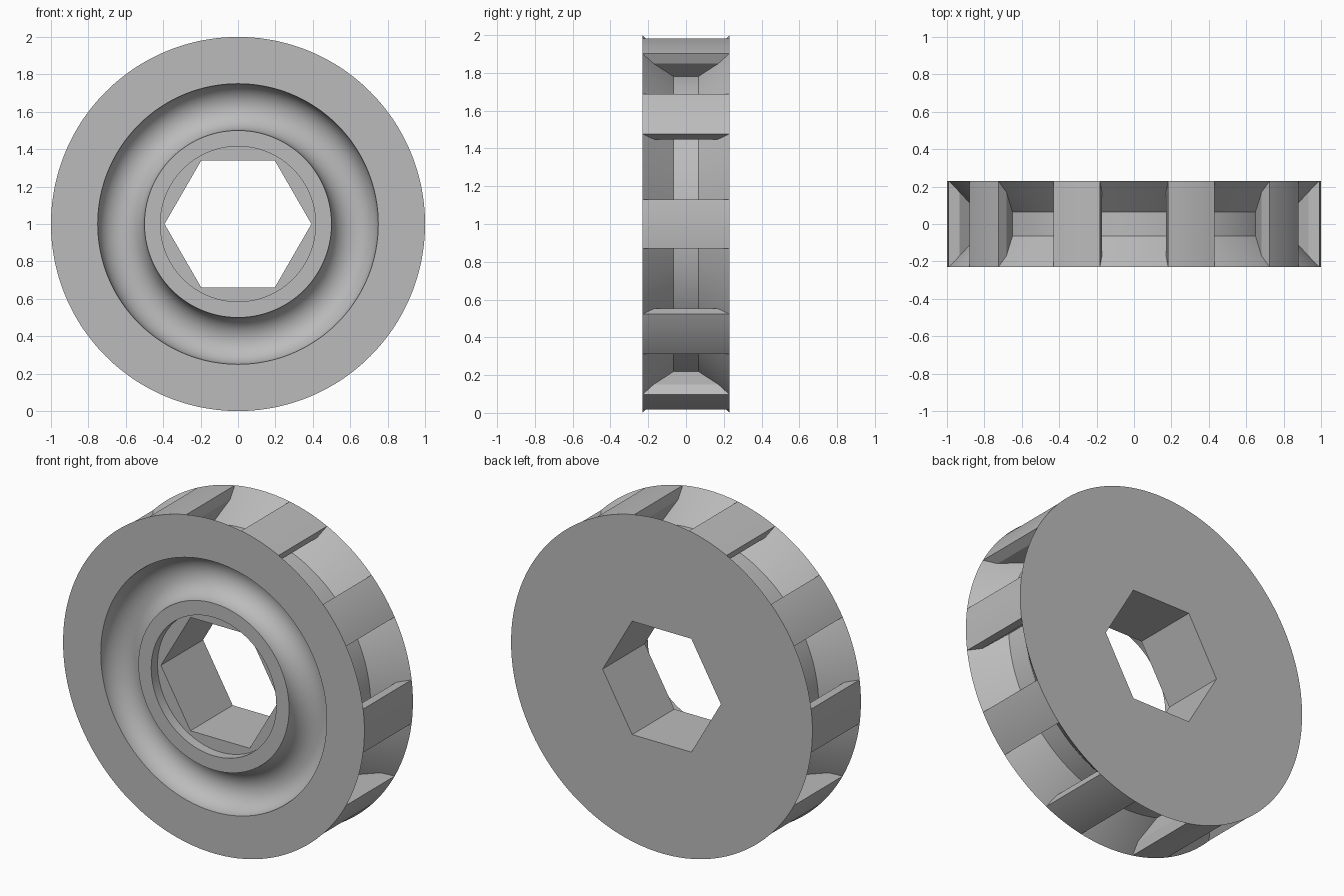
import bpy, bmesh, math

if "Cube" in bpy.data.objects:
    bpy.data.objects.remove(bpy.data.objects["Cube"], do_unlink=True)

SEG = 240          # steps around the wheel
HALF = 0.23        # half of the width
FLOOR = 0.835      # radius at the bottom of the outer channel
HEX_FLAT = 0.34    # centre to flat of the hexagonal bore

grey = bpy.data.materials.new("plain grey")
grey.use_nodes = True
color = (0.5, 0.5, 0.5, 1)
grey.diffuse_color = color
grey.node_tree.nodes["Principled BSDF"].inputs["Base Color"].default_value = color


def polar(r, angle, y):
    return (r * math.cos(angle), y, 1 + r * math.sin(angle))


def finish(name, bm):
    bmesh.ops.recalc_face_normals(bm, faces=bm.faces)
    mesh = bpy.data.meshes.new(name)
    bm.to_mesh(mesh)
    bm.free()
    mesh.materials.append(grey)
    obj = bpy.data.objects.new(name, mesh)
    bpy.context.collection.objects.link(obj)
    bpy.ops.object.select_all(action="DESELECT")
    obj.select_set(True)
    bpy.context.view_layer.objects.active = obj
    bpy.ops.object.shade_smooth_by_angle(angle=math.radians(30))
    return obj


def hex_radius(angle):
    return HEX_FLAT / math.cos(angle % (math.pi / 3) - math.pi / 6)


def channel_half_width(r):
    return HALF - (1 - r)


# Wheel body: closed profile of (radius, y); None follows the hexagon
floor_y = channel_half_width(FLOOR)
profile = [(None, HALF), (1, HALF), (FLOOR, floor_y), (FLOOR, -floor_y), (1, -HALF)]
# Rounded face groove between rim and hub
STEPS = 24
for i in range(STEPS + 1):
    t = math.pi * i / STEPS
    profile.append((0.625 + 0.125 * math.cos(t), -HALF + 0.125 * math.sin(t)))
# Shallow round recess in front of the bore
profile += [(0.415, -HALF), (0.415, -HALF + 0.06), (None, -HALF + 0.06)]

bm = bmesh.new()
rings = []
for s in range(SEG):
    a = 2 * math.pi * s / SEG
    rings.append([bm.verts.new(polar(hex_radius(a) if r is None else r, a, y))
                  for r, y in profile])
for s in range(SEG):
    here, there = rings[s], rings[(s + 1) % SEG]
    for k in range(len(profile)):
        n = (k + 1) % len(profile)
        bm.faces.new((here[k], here[n], there[n], there[k]))
finish("wheel_body", bm)

# Ten tread bars bridging the channel, each narrowing towards its root
outline = [(1, -7.5 + 1.5 * i) for i in range(11)]
outline += [(0.94, 7.5), (FLOOR, 2.9), (FLOOR, -2.9), (0.94, -7.5)]
for bar in range(10):
    bm = bmesh.new()
    pairs = []
    for r, offset in outline:
        a = math.radians(36 * bar + offset)
        w = channel_half_width(r)
        pairs.append([bm.verts.new(polar(r, a, y)) for y in (-w, w)])
    for k, (p, q) in enumerate(pairs):
        p2, q2 = pairs[(k + 1) % len(pairs)]
        bm.faces.new((p, q, q2, p2))
    finish(f"tread_bar_{bar + 1}", bm)
